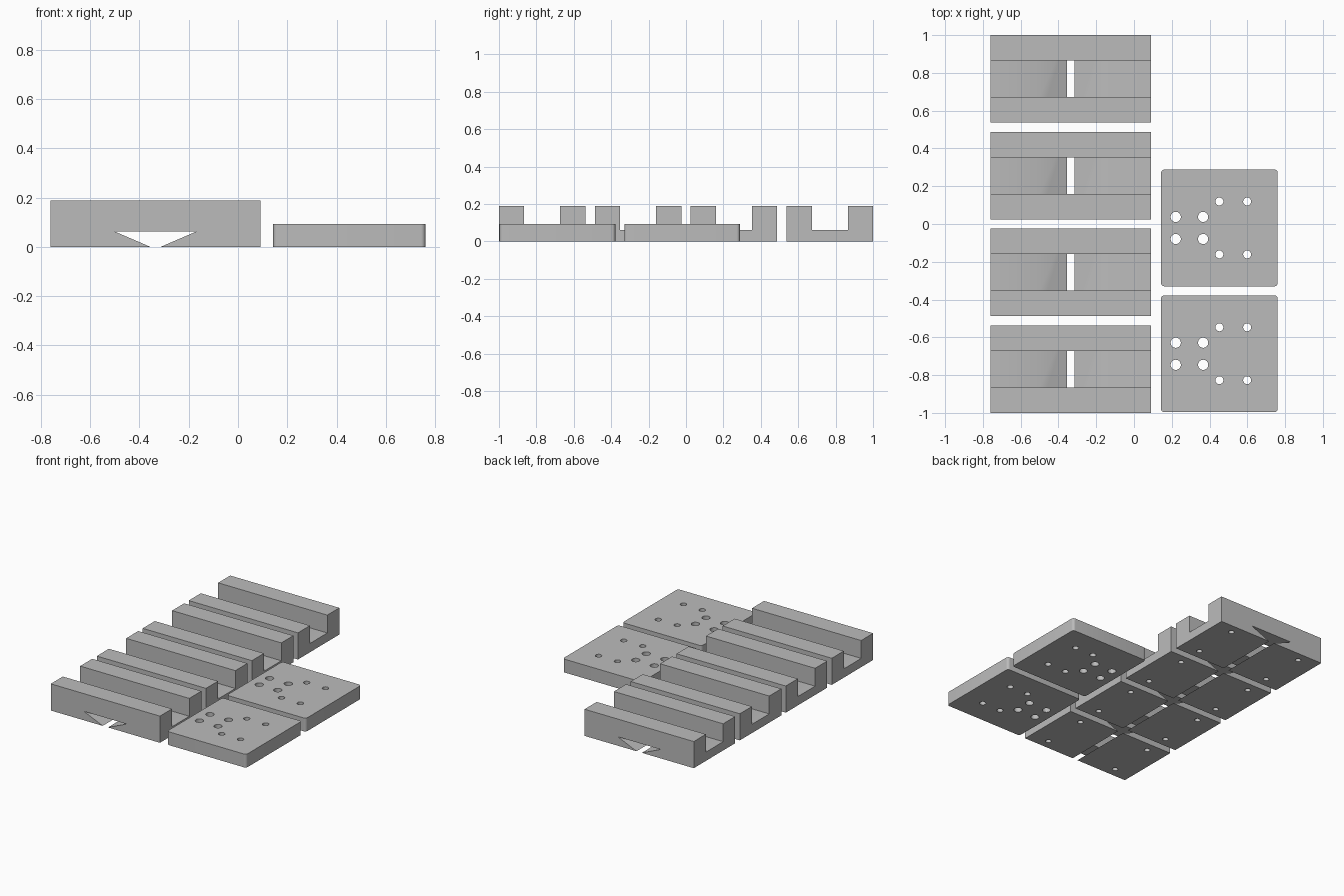
import bpy, bmesh, math
from mathutils import Matrix, Vector

if "Cube" in bpy.data.objects:
    bpy.data.objects.remove(bpy.data.objects["Cube"])

grey = bpy.data.materials.new("plain grey")
grey.diffuse_color = (0.5, 0.5, 0.5, 1)
grey.use_nodes = True
grey.node_tree.nodes["Principled BSDF"].inputs["Base Color"].default_value = grey.diffuse_color


def prism(name, profile, direction):
    """Extrude a closed 3D outline along a direction."""
    bm = bmesh.new()
    face = bm.faces.new([bm.verts.new(p) for p in profile])
    moved = bmesh.ops.extrude_face_region(bm, geom=[face])["geom"]
    bmesh.ops.translate(bm, vec=Vector(direction),
                        verts=[v for v in moved if isinstance(v, bmesh.types.BMVert)])
    bmesh.ops.recalc_face_normals(bm, faces=bm.faces)
    return finish(name, bm)


def drills(name, holes, bottom, top):
    """Round cutters, one for each (x, y, radius)."""
    bm = bmesh.new()
    for x, y, r in holes:
        bmesh.ops.create_cone(bm, cap_ends=True, segments=32, radius1=r, radius2=r,
                              depth=top - bottom,
                              matrix=Matrix.Translation((x, y, (top + bottom) / 2)))
    return finish(name, bm)


def finish(name, bm):
    mesh = bpy.data.meshes.new(name)
    bm.to_mesh(mesh)
    bm.free()
    mesh.materials.append(grey)
    obj = bpy.data.objects.new(name, mesh)
    bpy.context.collection.objects.link(obj)
    return obj


def select(obj):
    bpy.ops.object.select_all(action='DESELECT')
    obj.select_set(True)
    bpy.context.view_layer.objects.active = obj


def cut(obj, cutter):
    mod = obj.modifiers.new("cut", 'BOOLEAN')
    mod.operation = 'DIFFERENCE'
    mod.solver = 'EXACT'
    mod.object = cutter
    select(obj)
    bpy.ops.object.modifier_apply(modifier=mod.name)
    bpy.data.objects.remove(cutter, do_unlink=True)


def place_copies(obj, spots):
    """Smooth the part, then repeat it at each (x, y)."""
    select(obj)
    bpy.ops.object.shade_smooth_by_angle(angle=math.radians(30))
    for i, (x, y) in enumerate(spots):
        part = obj
        if i:
            part = bpy.data.objects.new(f"{obj.name}_{i + 1}", obj.data)
            bpy.context.collection.objects.link(part)
        part.location = (x, y, 0)


# Channel block: U profile running along x
L, W, H, FLOOR, GAP = 0.426, 0.231, 0.188, 0.062, 0.0965
u_shape = [(-W, 0), (W, 0), (W, H), (GAP, H), (GAP, FLOOR),
           (-GAP, FLOOR), (-GAP, H), (-W, H)]
block = prism("channel_block", [(-L, y, z) for y, z in u_shape], (2 * L, 0, 0))

# Dovetail slot across the underside
slot = [(-0.009, -0.005), (0.009, -0.005), (0.167, 0.063), (-0.167, 0.063)]
cut(block, prism("slot_cutter", [(x, -0.4, z) for x, z in slot], (0, 0.8, 0)))

# Blind screw holes under the walls
cut(block, drills("screw_cutter", [(sx * 0.285, sy * 0.163, 0.019)
                                   for sx in (-1, 1) for sy in (-1, 1)], -0.02, 0.12))
place_copies(block, [(-0.335, y) for y in (-0.769, -0.256, 0.256, 0.769)])

# Plate with small rounded corners
S, R = 0.309, 0.018
outline = []
for k, (sx, sy) in enumerate([(1, 1), (-1, 1), (-1, -1), (1, -1)]):
    for j in range(7):
        a = math.radians(90 * k + 15 * j)
        outline.append((sx * (S - R) + R * math.cos(a), sy * (S - R) + R * math.sin(a), 0))
plate = prism("mounting_plate", outline, (0, 0, 0.094))

# Through holes: four wide, four narrow
wide = [(x, sy * 0.0585, 0.027) for x in (-0.231, -0.086) for sy in (-1, 1)]
narrow = [(x, sy * 0.14, 0.021) for x in (0.0, 0.147) for sy in (-1, 1)]
cut(plate, drills("hole_cutter", wide + narrow, -0.05, 0.15))
place_copies(plate, [(0.452, -0.687), (0.452, -0.021)])
